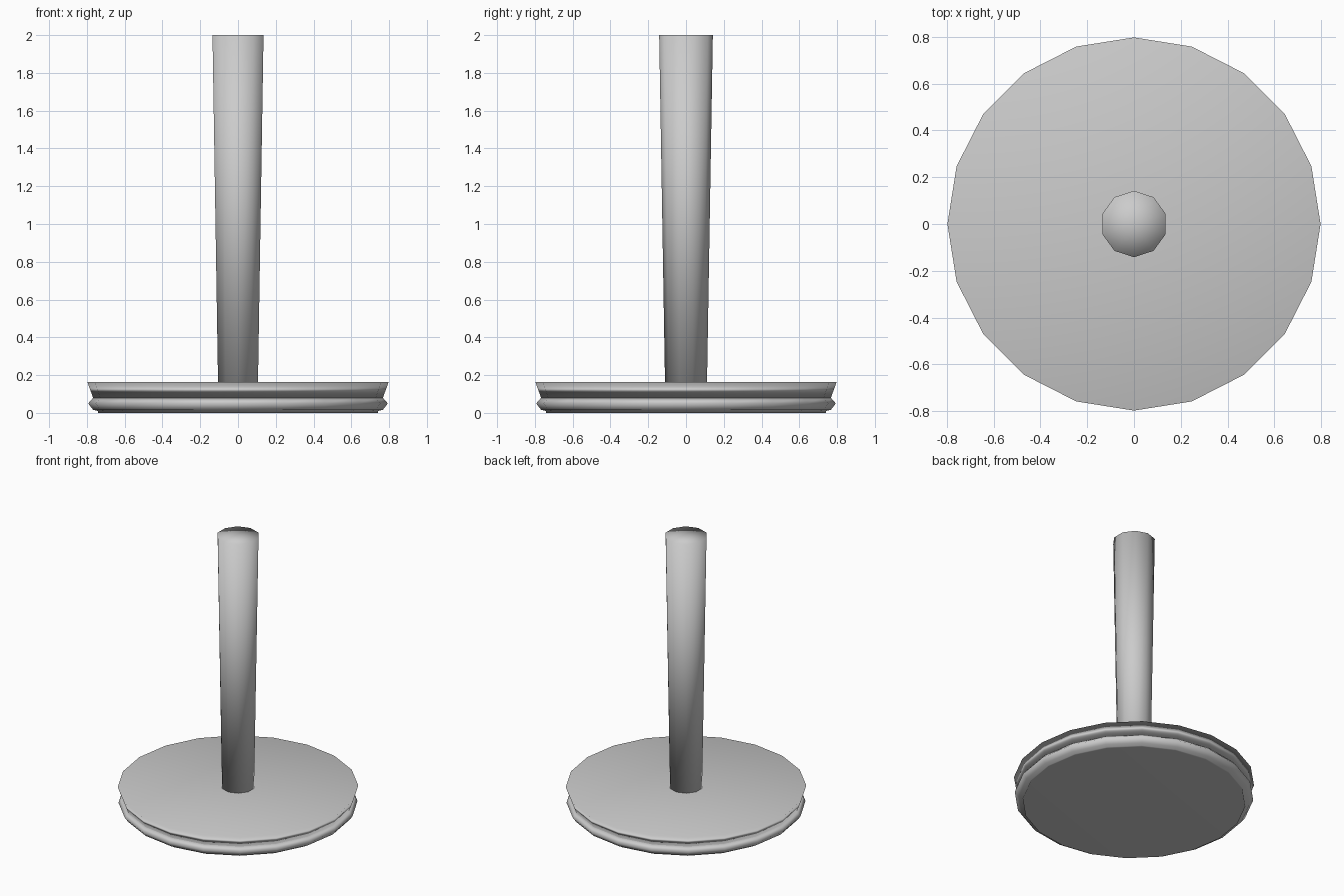
import bpy, bmesh, math

if "Cube" in bpy.data.objects:
    bpy.data.objects.remove(bpy.data.objects["Cube"])

grey = bpy.data.materials.new("plain grey")
grey.diffuse_color = (0.6, 0.6, 0.6, 1)
grey.use_nodes = True
grey.node_tree.nodes["Principled BSDF"].inputs["Base Color"].default_value = grey.diffuse_color


def lathe(name, profile, sides, weighted=False, start=0.0):
    """Closed turned shape from (radius, z) pairs, with fan caps."""
    bm = bmesh.new()
    rings = []
    for r, z in profile:
        ring = []
        for i in range(sides):
            a = start + 2 * math.pi * i / sides
            ring.append(bm.verts.new((r * math.cos(a), r * math.sin(a), z)))
        rings.append(ring)
    low = bm.verts.new((0, 0, profile[0][1]))
    high = bm.verts.new((0, 0, profile[-1][1]))
    for i in range(sides):
        j = (i + 1) % sides
        for a, b in zip(rings, rings[1:]):
            bm.faces.new((a[i], a[j], b[j], b[i]))
        bm.faces.new((low, rings[0][j], rings[0][i]))
        bm.faces.new((high, rings[-1][i], rings[-1][j]))
    for f in bm.faces:
        f.smooth = True
    mesh = bpy.data.meshes.new(name)
    bm.to_mesh(mesh)
    bm.free()
    mesh.materials.append(grey)
    ob = bpy.data.objects.new(name, mesh)
    bpy.context.collection.objects.link(ob)
    if weighted:
        ob.modifiers.new("weighted", 'WEIGHTED_NORMAL')
    return ob


# Lower rounded rim of the base
lathe("base_foot", [(0.74, 0), (0.74, 0.01), (0.767, 0.016),
                    (0.793, 0.05), (0.767, 0.08)], 20, True)
# Flared upper plate
lathe("base_plate", [(0.767, 0.08), (0.798, 0.164)], 20, True)
# Pole, widening towards the top
lathe("pole", [(0.111, 0.15), (0.142, 2.0)], 10, start=math.pi / 2)
